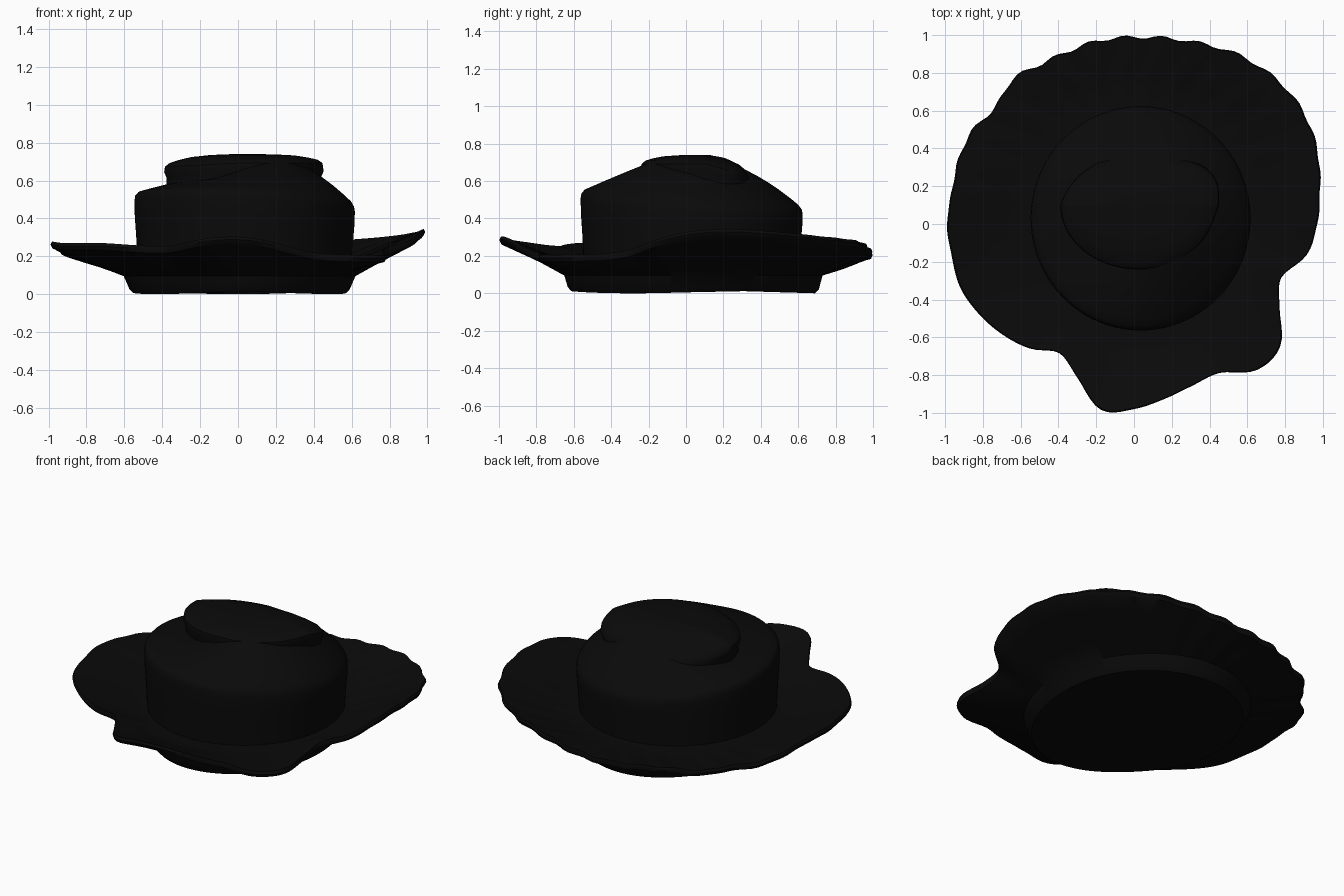
import bpy
from math import sin, cos, tau, pi, floor

cube = bpy.data.objects.get("Cube")
if cube:
    bpy.data.objects.remove(cube)

SEGS = 180

felt = bpy.data.materials.new("black felt")
felt.use_nodes = True
felt.diffuse_color = (0.003, 0.003, 0.003, 1)
felt.node_tree.nodes["Principled BSDF"].inputs["Base Color"].default_value = felt.diffuse_color

# Brim radius and hem height in hundredths, evenly spaced around from +x
OUTLINE = [97, 100, 104, 107, 108, 107, 105, 102, 100, 99, 99, 98,
           98, 100, 96, 99, 99, 98, 99, 98, 98, 95, 91, 86,
           79, 87, 100, 98, 94, 91, 91, 101, 101, 89, 83, 93]
HEM = [33, 33, 28, 23, 21, 22, 28, 27, 26, 30, 22, 21]


def around(table, a):
    """Smooth closed spline through a table of evenly spaced values."""
    n = len(table)
    t = a / tau * n
    i = floor(t)
    f = t - i
    p, q, r, s = (table[(i + k) % n] / 100 for k in (-1, 0, 1, 2))
    return q + f / 2 * (r - p + f * (2 * p - 5 * q + 4 * r - s + f * (3 * (q - r) + s - p)))


def lobe(a, direction, power):
    """A smooth bump that is 1 in one direction and fades to 0 at a right angle."""
    return max(0, cos(a - direction)) ** power


def ripple(a):
    return sin(32 * a) * max(0, sin(a) + 0.2)


def loft(name, rings, center=(0, 0)):
    """Skin a stack of rings; each ring maps an angle to (x, y, z). Both ends are closed."""
    verts, faces = [], []
    for ring in rings:
        for k in range(SEGS):
            x, y, z = ring(k * tau / SEGS)
            verts.append((x + center[0], y + center[1], z))
    for j in range(len(rings) - 1):
        for k in range(SEGS):
            m = (k + 1) % SEGS
            faces.append((j * SEGS + k, j * SEGS + m, (j + 1) * SEGS + m, (j + 1) * SEGS + k))
    faces.append(tuple(reversed(range(SEGS))))
    last = (len(rings) - 1) * SEGS
    faces.append(tuple(range(last, last + SEGS)))
    mesh = bpy.data.meshes.new(name)
    mesh.from_pydata(verts, [], faces)
    mesh.materials.append(felt)
    obj = bpy.data.objects.new(name, mesh)
    bpy.context.collection.objects.link(obj)
    bpy.ops.object.select_all(action='DESELECT')
    obj.select_set(True)
    bpy.context.view_layer.objects.active = obj
    bpy.ops.object.shade_smooth_by_angle(angle=0.7)


# Brim: flat base, narrower at the front right corner, flared underside, dished top
def base_xy(rx, ry, a):
    pinch = 1 - 0.14 * lobe(a, 1.25 * pi, 4)
    return rx * pinch * cos(a), 0.03 + ry * pinch * sin(a)


def base_ring(rx, ry, z):
    return lambda a: (*base_xy(rx, ry, a), z + 0.006 * (1 + sin(3 * a)))


def flare_ring(t, drop, inner_z):
    """t runs from the base (0) to the hem (1)."""
    def ring(a):
        ix, iy = base_xy(0.62, 0.7, a)
        r = around(OUTLINE, a) + 0.008 * ripple(a)
        hem = around(HEM, a) + 0.006 * sin(7 * a) - drop
        z = inner_z + (hem - inner_z) * t + 0.024 * ripple(a) * t * (1 - t)
        return ix + (r * cos(a) - ix) * t, iy + (r * sin(a) - iy) * t, z
    return ring


loft("brim", [
    base_ring(0.57, 0.66, 0.0), base_ring(0.59, 0.68, 0.02),
    *[flare_ring(t, 0.035, 0.095) for t in (0, 0.25, 0.5, 0.75, 0.97)],
    flare_ring(1, 0.018, 0.095), flare_ring(0.98, 0, 0.17),
    *[flare_ring(t, 0, 0.17) for t in (0.75, 0.5, 0.25, 0)],
    lambda a: (0.5 * cos(a), 0.03 + 0.5 * sin(a), 0.17),
])


# Crown: upright wall with a dome that is lowest on the front and right ledges
def rim_height(a):
    return 0.5 - 0.03 * cos(a) - 0.045 * sin(a)


def wall_ring(r, t):
    return lambda a: (r * cos(a), r * 1.02 * sin(a), 0.14 + (rim_height(a) - 0.14) * t)


def dome_ring(s):
    def ring(a):
        peak = 0.685 + 0.055 * cos(a) + 0.035 * sin(a) + 0.06 * lobe(a, 1.7 * pi, 2)
        rim = rim_height(a)
        z = min(0.72, rim + (peak - rim) * (1 - s * s))
        return 0.58 * s * cos(a), 0.59 * s * sin(a), z
    return ring


loft("crown", [
    wall_ring(0.565, 0), wall_ring(0.572, 0.4), wall_ring(0.58, 0.7),
    wall_ring(0.582, 0.9), wall_ring(0.578, 0.97),
    *[dome_ring(s) for s in (0.97, 0.9, 0.8, 0.7, 0.6, 0.5, 0.4, 0.3, 0.2, 0.1)],
], (0.035, 0.03))


# Folded cap: a step at the front and sides that sinks into the dome behind
def cap_ring(s, rise):
    """rise runs from the tucked lower edge (0) to the top (1)."""
    def ring(a):
        back = max(0, sin(a))
        rx = 0.41 - 0.1 * back
        ry = 0.34 - 0.06 * back
        low = 0.55 - 0.03 * back
        lip = 0.07 * lobe(a, pi / 7, 12)
        x = (rx + lip) * s * cos(a)
        y = (ry + lip) * s * sin(a)
        shoulder = (0.1 * back + 0.02 * max(0, -cos(a))) * s * s
        return x, y, low + (0.74 - low) * rise - shoulder
    return ring


loft("folded_cap", [
    cap_ring(0.97, 0), cap_ring(0.97, 0.45), cap_ring(1, 0.6), cap_ring(0.99, 0.75),
    cap_ring(0.93, 0.84), cap_ring(0.82, 0.9), cap_ring(0.65, 0.96),
    cap_ring(0.4, 0.99), cap_ring(0.1, 1),
], (0.02, 0.1))
